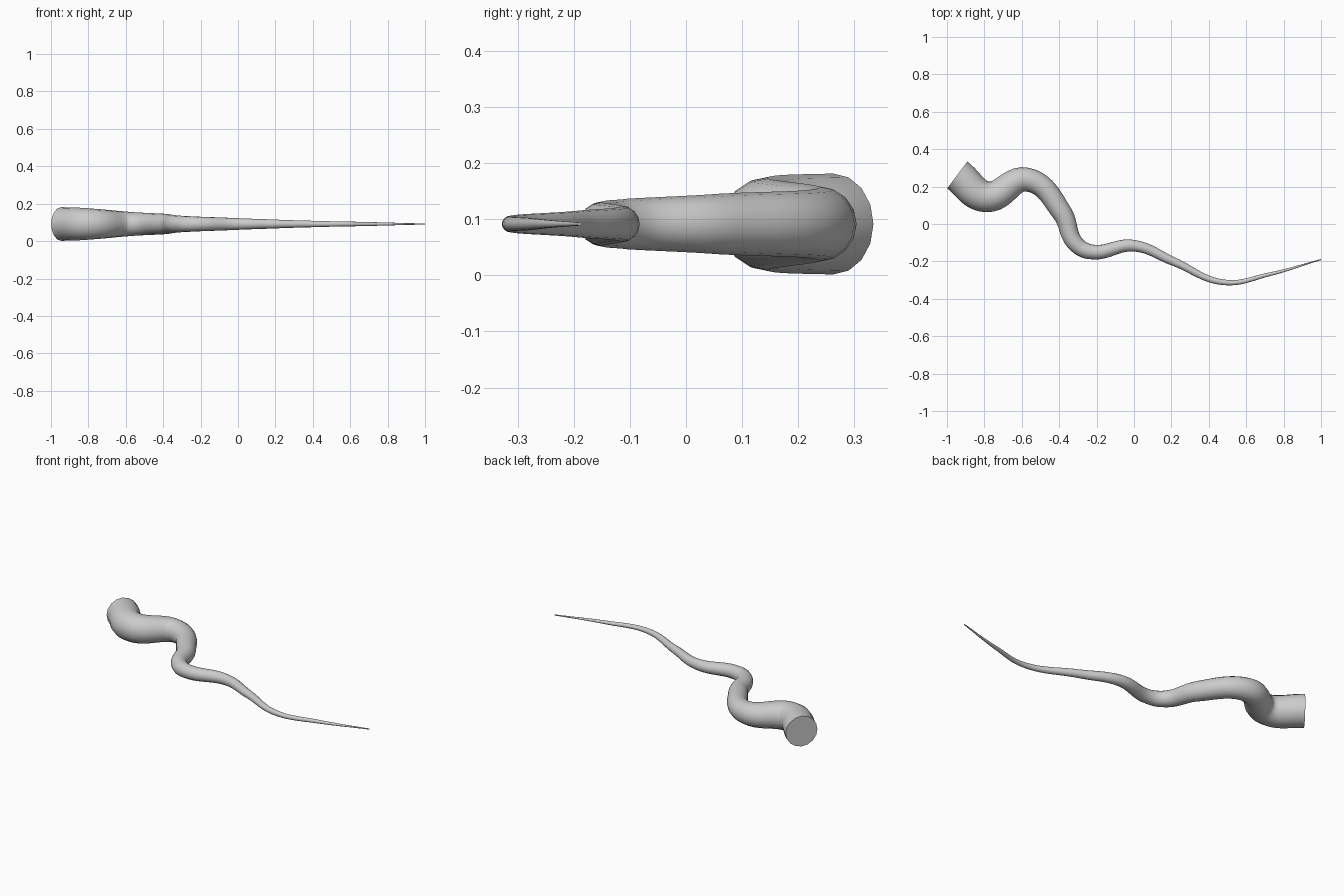
import bpy
import math

if "Cube" in bpy.data.objects:
    bpy.data.objects.remove(bpy.data.objects["Cube"])

# Centreline seen from above: x, y, tube radius
PATH = [
    (-0.945, 0.262, 0.090),
    (-0.790, 0.146, 0.083),
    (-0.570, 0.237, 0.064),
    (-0.385, 0.060, 0.054),
    (-0.312, -0.105, 0.045),
    (-0.235, -0.148, 0.040),
    (0.000, -0.116, 0.031),
    (0.210, -0.200, 0.023),
    (0.480, -0.312, 0.015),
    (0.720, -0.270, 0.010),
    (1.000, -0.190, 0.003),
]

# Tapering, winding tube with flat capped thick end
curve = bpy.data.curves.new("tapered_tail", 'CURVE')
curve.dimensions = '3D'
curve.twist_mode = 'Z_UP'
curve.bevel_depth = 1.0
curve.bevel_resolution = 6
curve.resolution_u = 10
curve.use_fill_caps = True
spline = curve.splines.new('BEZIER')
spline.radius_interpolation = 'CARDINAL'
spline.bezier_points.add(len(PATH) - 1)
for point, (x, y, r) in zip(spline.bezier_points, PATH):
    point.co = (x, y, 0.0915)
    point.radius = r
    point.handle_left_type = point.handle_right_type = 'AUTO'

tail = bpy.data.objects.new("tapered_tail", curve)
bpy.context.collection.objects.link(tail)
bpy.context.view_layer.objects.active = tail
tail.select_set(True)
bpy.context.view_layer.update()

# Smooth body, sharp rim at the cap
bpy.ops.object.convert(target='MESH')
bpy.ops.object.shade_smooth_by_angle(angle=math.radians(50))
